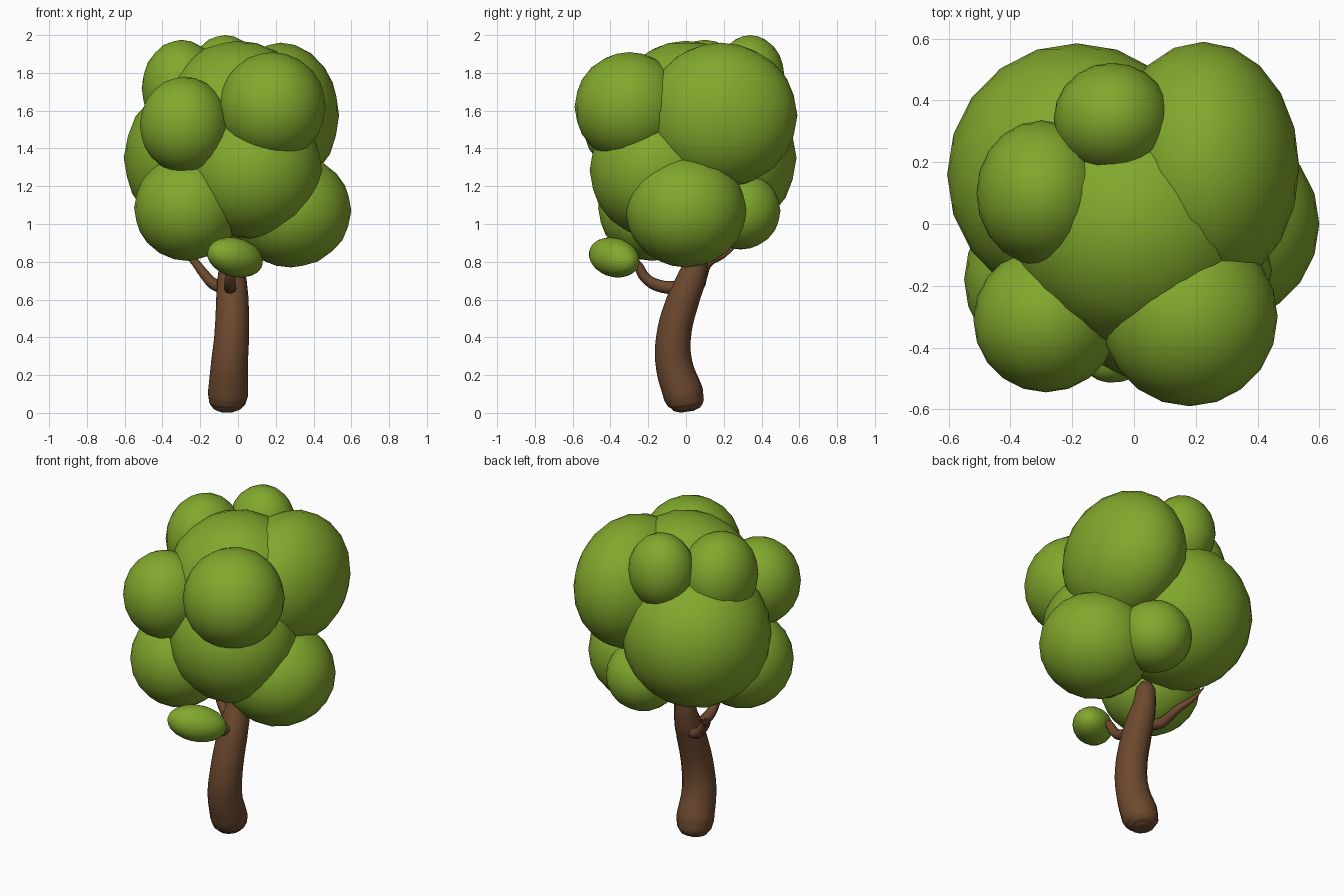
import bpy
import math

if "Cube" in bpy.data.objects:
    bpy.data.objects.remove(bpy.data.objects["Cube"])


def material(name, rgb):
    m = bpy.data.materials.new(name)
    m.diffuse_color = (*rgb, 1)
    m.use_nodes = True
    m.node_tree.nodes["Principled BSDF"].inputs["Base Color"].default_value = m.diffuse_color
    return m


LEAF = material("leaf green", (0.223, 0.392, 0.026))
BARK = material("bark brown", (0.150, 0.066, 0.028))


def blob(name, centre, radii, tilt=(0, 0, 0)):
    """One smooth low-resolution leaf ball."""
    bpy.ops.mesh.primitive_ico_sphere_add(subdivisions=3, radius=1, location=centre,
                                          rotation=[math.radians(a) for a in tilt])
    o = bpy.context.object
    o.name = name
    o.scale = radii
    o.data.materials.append(LEAF)
    bpy.ops.object.shade_smooth()


def limb(name, points, sides):
    """Tapered tube through (x, y, z, radius) points, turned into a mesh."""
    cu = bpy.data.curves.new(name + "_path", 'CURVE')
    cu.dimensions = '3D'
    cu.bevel_depth = 1
    cu.bevel_resolution = sides // 4
    cu.resolution_u = 5
    cu.use_fill_caps = True
    sp = cu.splines.new('BEZIER')
    sp.radius_interpolation = 'LINEAR'
    sp.bezier_points.add(len(points) - 1)
    for bp, (x, y, z, r) in zip(sp.bezier_points, points):
        bp.co = (x, y, z)
        bp.radius = r
        bp.handle_left_type = bp.handle_right_type = 'AUTO'
    tmp = bpy.data.objects.new(name + "_tmp", cu)
    bpy.context.collection.objects.link(tmp)
    bpy.context.view_layer.update()
    deps = bpy.context.evaluated_depsgraph_get()
    me = bpy.data.meshes.new_from_object(tmp.evaluated_get(deps))
    bpy.data.objects.remove(tmp)
    me.materials.clear()
    me.materials.append(BARK)
    o = bpy.data.objects.new(name, me)
    bpy.context.collection.objects.link(o)
    for p in me.polygons:
        p.use_smooth = True
        p.material_index = 0


# Trunk: rounded foot, S-bend, rounded end inside the crown
limb("trunk", [
    (-0.058, 0.006, 0.006, 0.035), (-0.058, 0.004, 0.02, 0.072),
    (-0.057, 0.0, 0.05, 0.096), (-0.053, -0.014, 0.10, 0.107),
    (-0.046, -0.062, 0.25, 0.098), (-0.034, -0.066, 0.40, 0.092),
    (-0.030, -0.015, 0.60, 0.086), (-0.032, 0.025, 0.70, 0.078),
    (-0.034, 0.05, 0.78, 0.066), (-0.032, 0.065, 0.87, 0.056),
    (-0.032, 0.07, 0.91, 0.03)], 16)

# Front branch, holding the small leaf cluster
limb("front_branch", [
    (-0.04, -0.02, 0.66, 0.036), (-0.042, -0.15, 0.675, 0.032),
    (-0.042, -0.215, 0.715, 0.028), (-0.035, -0.265, 0.79, 0.025),
    (-0.02, -0.36, 0.83, 0.012)], 8)

# Back left branch with a pointed tip
limb("back_left_branch", [
    (-0.05, 0.03, 0.665, 0.036), (-0.125, 0.07, 0.68, 0.032),
    (-0.175, 0.088, 0.73, 0.028), (-0.225, 0.12, 0.795, 0.023),
    (-0.26, 0.19, 0.83, 0.016), (-0.285, 0.27, 0.885, 0.004)], 8)

# Crown: overlapping leaf balls
blob("crown_core_top", (0.0, 0.0, 1.57), (0.40, 0.40, 0.40))
blob("crown_core_front", (0.08, -0.15, 1.285), (0.365, 0.36, 0.365))
blob("crown_upper_right", (0.225, 0.185, 1.575), (0.31, 0.405, 0.385))
blob("crown_back_left", (-0.185, 0.16, 1.35), (0.42, 0.425, 0.42))
blob("crown_upper_front", (0.18, -0.30, 1.62), (0.285, 0.29, 0.29))
blob("crown_front_left", (-0.285, -0.31, 1.525), (0.235, 0.235, 0.255))
blob("crown_lower_left", (-0.27, -0.18, 1.085), (0.28, 0.285, 0.28))
blob("crown_lower_right", (0.28, 0.0, 1.07), (0.32, 0.32, 0.30))
blob("crown_top_left", (-0.30, 0.10, 1.72), (0.21, 0.235, 0.255))
blob("crown_top_back", (-0.07, 0.34, 1.78), (0.19, 0.182, 0.22))
blob("crown_low_back", (0.09, 0.29, 1.07), (0.21, 0.21, 0.205))
blob("branch_leaf_cluster", (-0.015, -0.38, 0.823), (0.17, 0.11, 0.103), (0, 12, 38))
